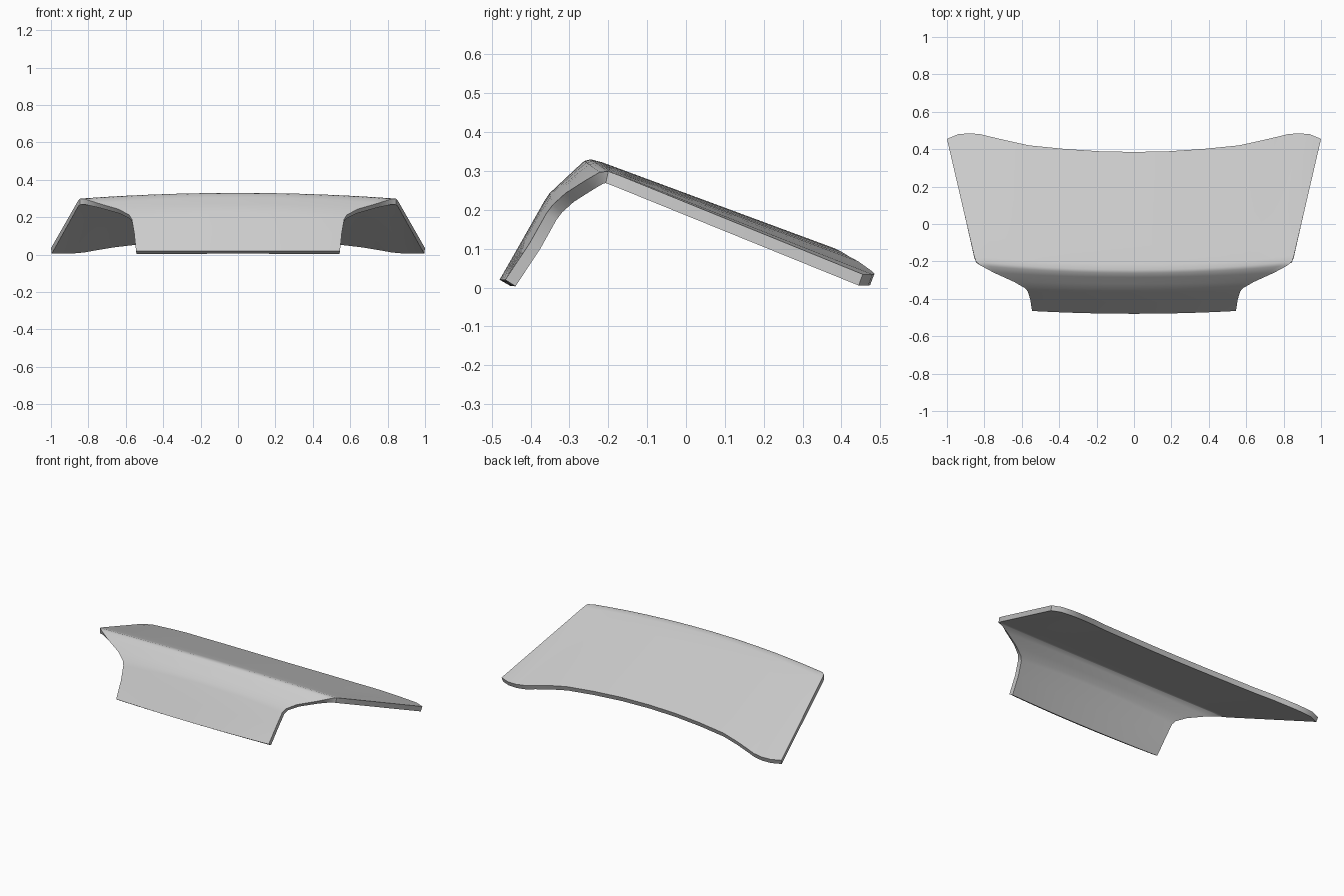
import bpy, bmesh

old = bpy.data.objects.get("Cube")
if old:
    bpy.data.objects.remove(old, do_unlink=True)

grey = bpy.data.materials.new("light grey")
grey.use_nodes = True
grey.diffuse_color = (0.6, 0.6, 0.6, 1)
grey.node_tree.nodes["Principled BSDF"].inputs["Base Color"].default_value = (0.6, 0.6, 0.6, 1)

# Cross rows, front lip to ridge: centre (y, z), half width, edge (y, z)
ROWS = [
    ((-0.48, 0.02), 0.545, (-0.465, 0.02)),
    ((-0.42, 0.125), 0.555, (-0.402, 0.115)),
    ((-0.365, 0.222), 0.568, (-0.36, 0.19)),
    ((-0.352, 0.242), 0.583, (-0.343, 0.213)),
    ((-0.32, 0.272), 0.64, (-0.31, 0.243)),
    ((-0.285, 0.305), 0.75, (-0.26, 0.275)),
    ((-0.262, 0.326), 0.82, (-0.222, 0.297)),
    ((-0.245, 0.33), 0.845, (-0.2, 0.299)),
    ((-0.215, 0.322), 0.855, (-0.17, 0.288)),
]
# Trailing edge of the deck, centre to corner: x, y, z
REAR = [(0, 0.385, 0.1), (0.19, 0.389, 0.098), (0.38, 0.402, 0.091), (0.56, 0.42, 0.08),
        (0.67, 0.444, 0.067), (0.76, 0.465, 0.052), (0.82, 0.48, 0.041),
        (0.88, 0.485, 0.035), (0.94, 0.48, 0.034), (1, 0.455, 0.034)]
DECK_STEPS = 6


def mirrored(half):
    return [(-x, y, z) for x, y, z in reversed(half[1:])] + half


def crowned(centre, width, edge):
    """Half row falling away from the centre along a parabola."""
    pts = []
    for t, _, _ in REAR:
        y, z = (c + (e - c) * t * t for c, e in zip(centre, edge))
        pts.append((t * width, y, z))
    return pts


halves = [crowned(*row) for row in ROWS]
ridge = halves[-1]
for i in range(1, DECK_STEPS + 1):
    f = i / DECK_STEPS
    halves.append([tuple(a + (b - a) * f for a, b in zip(p, q)) for p, q in zip(ridge, REAR)])

# Curved panel skin
bm = bmesh.new()
grid = [[bm.verts.new(p) for p in mirrored(h)] for h in halves]
for low, high in zip(grid, grid[1:]):
    for i in range(len(low) - 1):
        bm.faces.new((low[i], low[i + 1], high[i + 1], high[i]))
mesh = bpy.data.meshes.new("rear_deck_panel")
bm.to_mesh(mesh)
bm.free()
panel = bpy.data.objects.new("rear_deck_panel", mesh)
bpy.context.collection.objects.link(panel)
mesh.materials.append(grey)

# Sheet thickness, grown inward
solid = panel.modifiers.new("thickness", "SOLIDIFY")
solid.thickness = 0.031
solid.offset = -1
bpy.context.view_layer.objects.active = panel
panel.select_set(True)
bpy.ops.object.modifier_apply(modifier=solid.name)
bpy.ops.object.shade_smooth_by_angle(angle=0.6)
